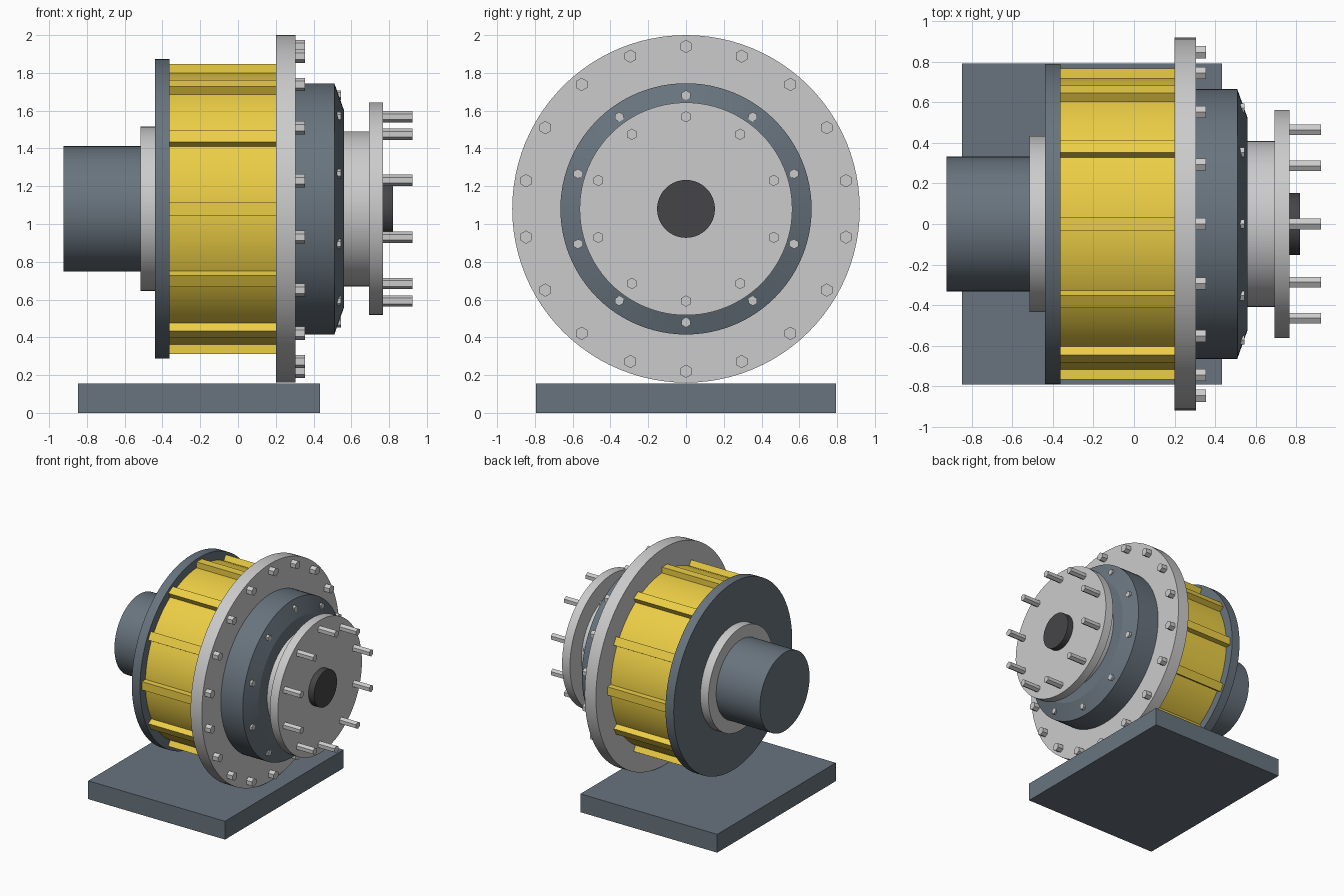
import bpy
from math import sin, cos, pi, radians
from mathutils import Matrix

if "Cube" in bpy.data.objects:
    bpy.data.objects.remove(bpy.data.objects["Cube"])

AXIS_Z = 1.08  # height of the horizontal rotation axis


def material(name, rgb):
    m = bpy.data.materials.new(name)
    m.diffuse_color = (*rgb, 1)
    m.use_nodes = True
    m.node_tree.nodes["Principled BSDF"].inputs["Base Color"].default_value = m.diffuse_color
    return m


STEEL = material("blue_grey_steel", (0.14, 0.175, 0.21))
LIGHT = material("light_metal", (0.56, 0.56, 0.57))
YELLOW = material("yellow_paint", (0.84, 0.62, 0.06))
DARK = material("dark_bore", (0.06, 0.06, 0.065))


def mesh_object(name, verts, faces, mat, smooth=True):
    me = bpy.data.meshes.new(name)
    me.from_pydata(verts, [], faces)
    me.materials.append(mat)
    ob = bpy.data.objects.new(name, me)
    bpy.context.collection.objects.link(ob)
    if smooth:
        bpy.ops.object.select_all(action='DESELECT')
        ob.select_set(True)
        bpy.context.view_layer.objects.active = ob
        bpy.ops.object.shade_smooth_by_angle(angle=radians(15))
    return ob


def turned(name, profile, mat, sides=96, y=0, z=AXIS_Z, smooth=True):
    """Solid of revolution along x; profile is a list of (x, radius)."""
    verts, faces = [], []
    for x, r in profile:
        for i in range(sides):
            a = 2 * pi * i / sides
            verts.append((x, y + r * sin(a), z + r * cos(a)))
    for k in range(len(profile) - 1):
        for i in range(sides):
            j = (i + 1) % sides
            a, b = k * sides, (k + 1) * sides
            faces.append((a + i, b + i, b + j, a + j))
    last = (len(profile) - 1) * sides
    faces.append(tuple(range(sides)))
    faces.append(tuple(last + i for i in reversed(range(sides))))
    return mesh_object(name, verts, faces, mat, smooth)


def disc(name, x0, x1, r, mat):
    return turned(name, [(x0, r), (x1, r)], mat)


def box(name, lo, hi, mat):
    verts = [(x, y, z) for x in (lo[0], hi[0]) for y in (lo[1], hi[1]) for z in (lo[2], hi[2])]
    faces = [(0, 1, 3, 2), (4, 6, 7, 5), (0, 4, 5, 1), (2, 3, 7, 6), (0, 2, 6, 4), (1, 5, 7, 3)]
    return mesh_object(name, verts, faces, mat, False)


def bolt_circle(name, count, ring, x0, x1, r, sides=6):
    for i in range(count):
        a = 2 * pi * i / count
        turned(f"{name}_{i + 1}", [(x0, r), (x1, r)], LIGHT, sides,
               ring * sin(a), AXIS_Z + ring * cos(a), smooth=False)


# Base plate
box("base_plate", (-0.848, -0.793, 0), (0.434, 0.793, 0.155), STEEL)

# Motor side
disc("motor_housing", -0.925, -0.51, 0.332, STEEL)
disc("motor_collar", -0.515, -0.43, 0.435, LIGHT)
disc("rear_disc", -0.44, -0.363, 0.793, STEEL)

# Ribbed drum
disc("drum", -0.363, 0.2, 0.72, YELLOW)
for i in range(12):
    rib = box(f"drum_rib_{i + 1}", (-0.363, -0.035, 0.68), (0.2, 0.035, 0.768), YELLOW)
    rib.data.transform(Matrix.Translation((0, 0, AXIS_Z)) @ Matrix.Rotation(i * pi / 6, 4, 'X'))

# Main flange with its bolts
disc("main_flange", 0.2, 0.305, 0.92, LIGHT)
bolt_circle("flange_bolt", 18, 0.86, 0.295, 0.356, 0.035)

# Chamfered bearing housing with its bolts
turned("bearing_housing", [(0.295, 0.665), (0.51, 0.665), (0.56, 0.525)], STEEL)
bolt_circle("housing_bolt", 10, 0.602, 0.5, 0.546, 0.026)

# Hub, wheel studs and central bore cap
disc("hub_neck", 0.55, 0.70, 0.41, LIGHT)
disc("hub_plate", 0.693, 0.767, 0.563, LIGHT)
bolt_circle("hub_stud", 10, 0.488, 0.757, 0.923, 0.03)
disc("bore_cap", 0.757, 0.82, 0.153, DARK)
